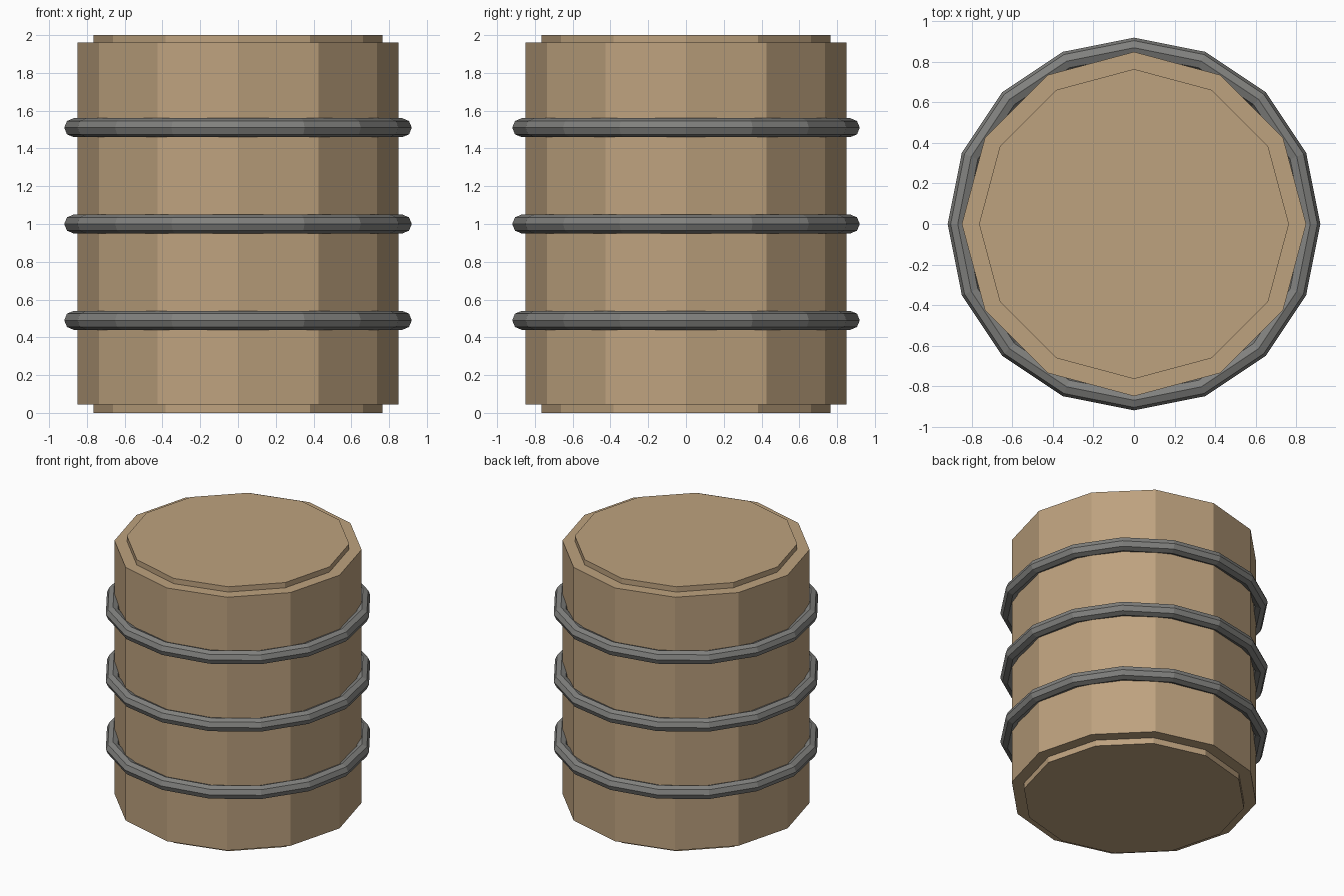
import bpy
import math

cube = bpy.data.objects.get("Cube")
if cube:
    bpy.data.objects.remove(cube, do_unlink=True)


def material(name, color):
    mat = bpy.data.materials.new(name)
    mat.use_nodes = True
    mat.diffuse_color = color
    mat.node_tree.nodes["Principled BSDF"].inputs["Base Color"].default_value = color
    return mat


wood = material("tan wood", (0.51, 0.36, 0.21, 1))
metal = material("grey metal", (0.22, 0.22, 0.21, 1))


def finish(name, mat):
    obj = bpy.context.object
    obj.name = name
    obj.data.materials.append(mat)
    return obj


def drum(name, radius, bottom, top):
    bpy.ops.mesh.primitive_cylinder_add(
        vertices=12, radius=radius, depth=top - bottom,
        location=(0, 0, (top + bottom) / 2))
    return finish(name, wood)


# Twelve-sided body, with a narrower core that forms both raised end caps
drum("barrel_body", 0.85, 0.045, 1.96)
drum("barrel_end_caps", 0.765, 0, 2)

# Three metal hoops
for label, z in (("lower", 0.49), ("middle", 1.0), ("upper", 1.51)):
    bpy.ops.mesh.primitive_torus_add(
        major_segments=16, minor_segments=8,
        major_radius=0.87, minor_radius=0.05, location=(0, 0, z))
    finish(label + "_hoop", metal)
